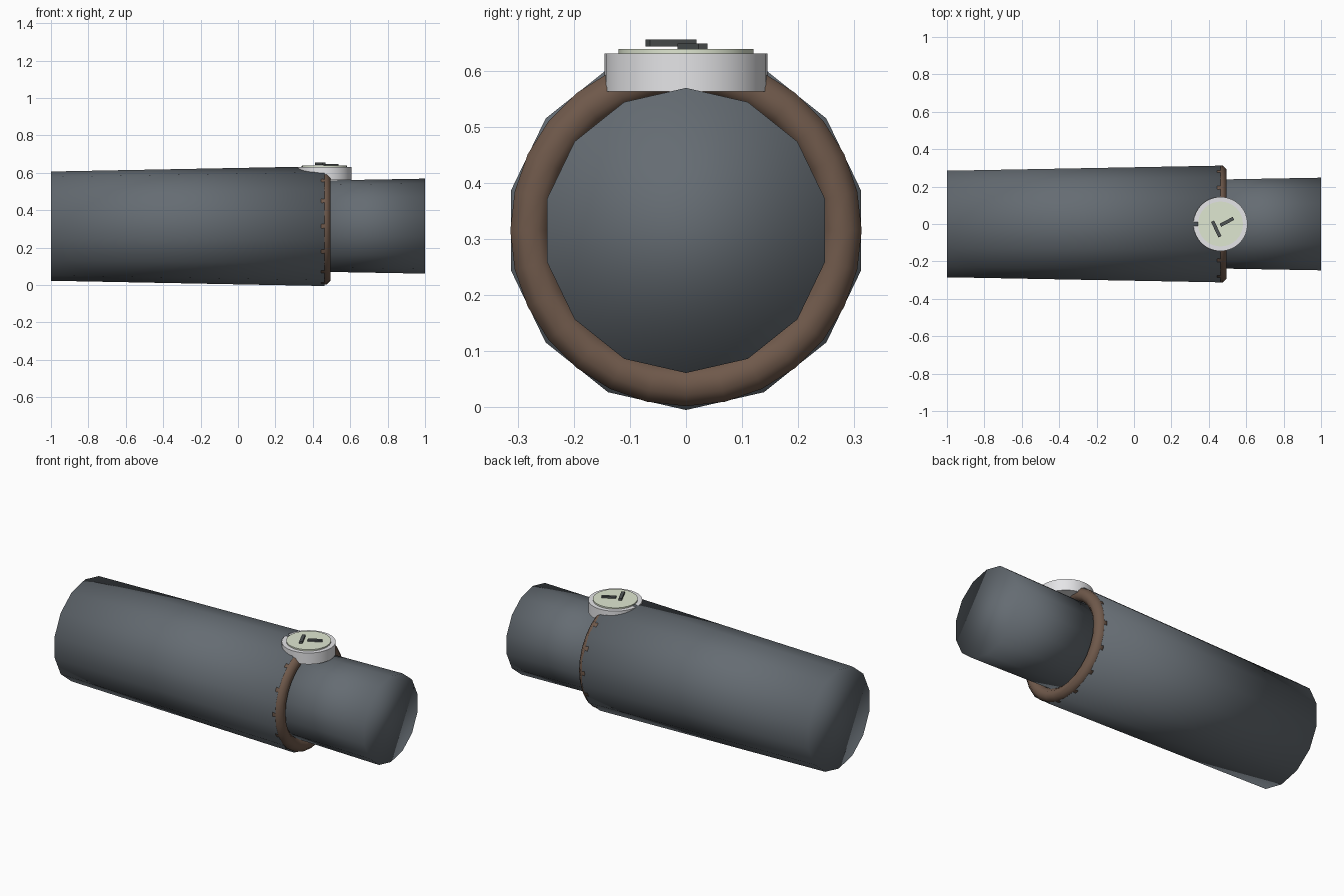
import bpy
from math import pi, sin, cos, atan2
from mathutils import Matrix, Vector

if "Cube" in bpy.data.objects:
    bpy.data.objects.remove(bpy.data.objects["Cube"])

AXIS_Z = 0.315     # height of the sleeve axis
WATCH_X = 0.4625   # centre of the watch


def material(name, rgb):
    m = bpy.data.materials.new(name)
    m.use_nodes = True
    m.diffuse_color = (*rgb, 1)
    m.node_tree.nodes["Principled BSDF"].inputs["Base Color"].default_value = (*rgb, 1)
    return m


cloth = material("slate cloth", (0.13, 0.15, 0.17))
leather = material("brown leather", (0.16, 0.10, 0.07))
metal = material("pale metal", (0.80, 0.80, 0.82))
dial = material("pale green dial", (0.74, 0.80, 0.64))
ink = material("dark hands", (0.08, 0.09, 0.09))


def finish(name, mat, smooth=True):
    obj = bpy.context.object
    obj.name = name
    obj.data.materials.append(mat)
    if smooth:
        bpy.ops.object.shade_smooth()
    return obj


def tube(name, x0, x1, r0, r1):
    """Tapered fourteen-sided tube along x, with flat sides at top and bottom."""
    bpy.ops.mesh.primitive_cone_add(vertices=14, radius1=r0, radius2=r1, depth=x1 - x0)
    obj = finish(name, cloth)
    obj.data.transform(Matrix.Rotation(pi / 2, 4, "Y") @ Matrix.Rotation(pi / 2, 4, "Z"))
    obj.location = ((x0 + x1) / 2, 0, AXIS_Z)


def disc(name, radius, z0, z1, mat):
    bpy.ops.mesh.primitive_cylinder_add(vertices=32, radius=radius, depth=z1 - z0,
                                        location=(WATCH_X, 0, (z0 + z1) / 2))
    finish(name, mat)
    bpy.ops.object.shade_smooth_by_angle(angle=pi / 4)


def hand(name, start, end, z0, z1):
    a, b = Vector(start), Vector(end)
    d = b - a
    bpy.ops.mesh.primitive_cube_add(size=1)
    obj = finish(name, ink, smooth=False)
    obj.data.transform(Matrix.Diagonal((d.length, 0.018, z1 - z0, 1)))
    obj.rotation_euler.z = atan2(d.y, d.x)
    obj.location = (*((a + b) / 2), (z0 + z1) / 2)


# Sleeve and the narrower cuff coming out of it
tube("sleeve", -1, 0.463, 0.292, 0.32)
tube("cuff", 0.40, 1, 0.243, 0.254)

# Strap: octagonal section swept around the cuff
bpy.ops.mesh.primitive_torus_add(major_segments=28, minor_segments=8,
                                 major_radius=0.278, minor_radius=0.038)
strap = finish("strap", leather)
for v in strap.data.vertices:
    ring = atan2(v.co.y, v.co.x)
    section = atan2(v.co.z, v.co.xy.length - 0.278) + pi / 8
    r = 0.278 + 0.038 * cos(section)
    v.co = (0.038 * sin(section), r * sin(ring), r * cos(ring))
strap.location = (0.46, 0, AXIS_Z)

# Watch
disc("watch_case", 0.145, 0.563, 0.63, metal)
disc("watch_dial", 0.12, 0.63, 0.638, dial)
hand("minute_hand", (0.42, 0.015), (0.459, -0.068), 0.643, 0.655)
hand("hour_hand", (0.462, -0.007), (0.532, 0.030), 0.638, 0.648)
